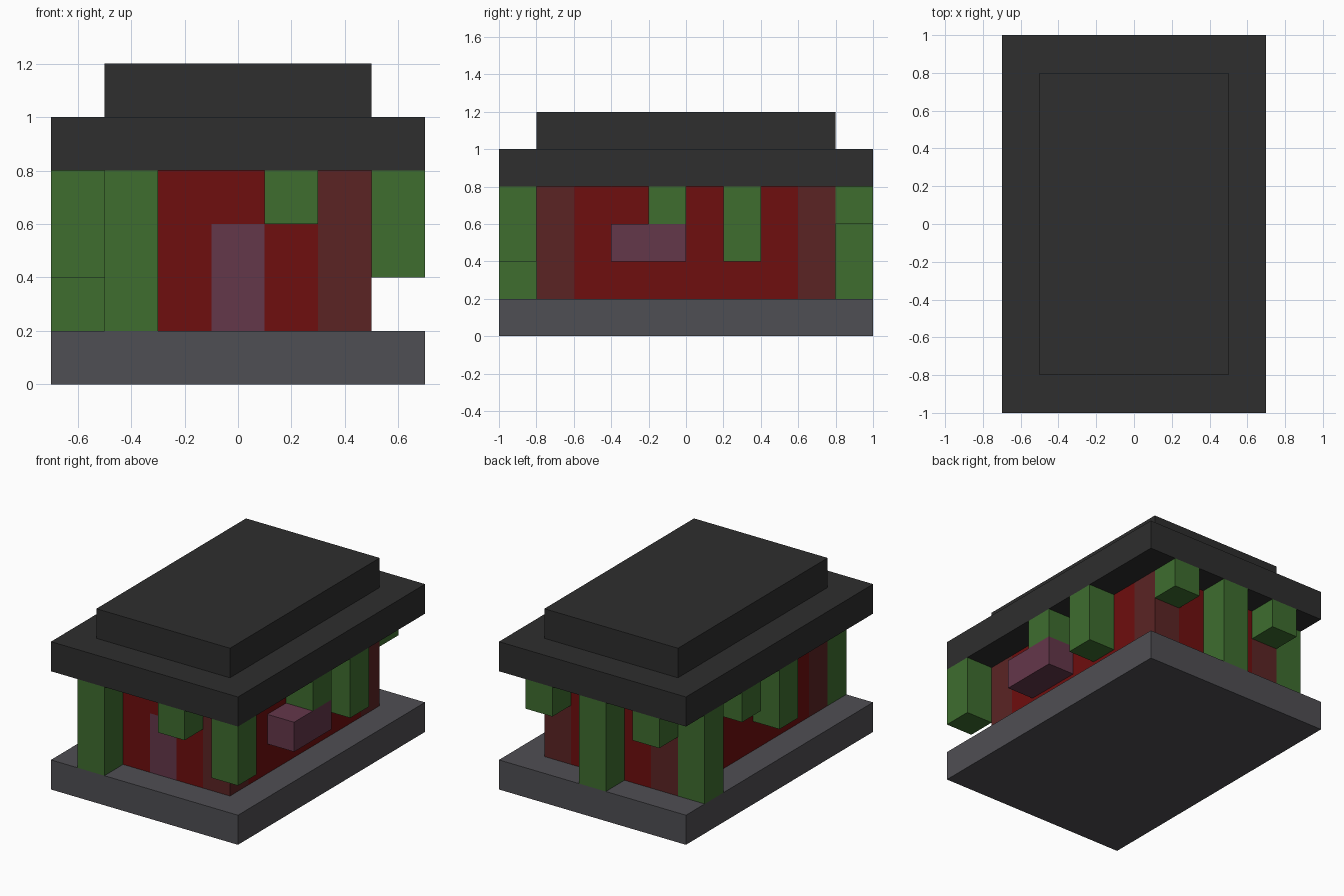
import bpy

cube = bpy.data.objects.get("Cube")
if cube:
    bpy.data.objects.remove(cube, do_unlink=True)

U = 0.2  # block size


def linear(c):
    c /= 255
    return c / 12.92 if c <= 0.04045 else ((c + 0.055) / 1.055) ** 2.4


def material(name, *rgb):
    mat = bpy.data.materials.new(name)
    mat.use_nodes = True
    colour = (*[linear(c) for c in rgb], 1)
    mat.diffuse_color = colour
    bsdf = mat.node_tree.nodes["Principled BSDF"]
    bsdf.inputs["Base Color"].default_value = colour
    bsdf.inputs["Roughness"].default_value = 0.9
    return mat


slate = material("dark slate", 46, 46, 46)
stone = material("grey stone", 79, 78, 83)
red = material("deep red", 110, 14, 14)
brown = material("red brown", 91, 36, 36)
green = material("leaf green", 62, 109, 47)
plum = material("plum", 100, 55, 74)


def box(name, mat, x, y, z):
    """Box from (min, max) ranges on each axis."""
    spans = (x, y, z)
    bpy.ops.mesh.primitive_cube_add(size=1, location=[(a + b) / 2 for a, b in spans])
    obj = bpy.context.object
    obj.name = name
    obj.scale = [b - a for a, b in spans]
    bpy.ops.object.transform_apply(location=False, rotation=False, scale=True)
    obj.data.materials.append(mat)
    return obj


# Floor slab and stepped roof
box("floor_slab", stone, (-0.7, 0.7), (-1, 1), (0, 0.2))
box("roof_lower", slate, (-0.7, 0.7), (-1, 1), (0.8, 1))
box("roof_upper", slate, (-0.5, 0.5), (-0.8, 0.8), (1, 1.2))

# Corner posts
for sx, side in ((-0.5, "right"), (0.3, "left")):
    for sy, end in ((-0.8, "front"), (0.6, "back")):
        box(f"{end}_{side}_post", brown, (sx, sx + U), (sy, sy + U), (0.2, 0.8))

# Walls, with a doorway in the front
for sx, side in ((-0.5, "right"), (0.3, "left")):
    box(f"{side}_wall", red, (sx, sx + U), (-0.6, 0.6), (0.2, 0.8))
box("back_wall", red, (-0.3, 0.3), (0.6, 0.8), (0.2, 0.8))
for sx, side in ((-0.3, "right"), (0.1, "left")):
    box(f"front_wall_{side}", red, (sx, sx + U), (-0.8, -0.6), (0.2, 0.8))
box("door_lintel", red, (-0.1, 0.1), (-0.8, -0.6), (0.6, 0.8))
box("door", plum, (-0.1, 0.1), (-0.8, -0.6), (0.2, 0.6))

# Shelf on the left wall
box("wall_shelf", plum, (0.5, 0.7), (-0.4, 0), (0.4, 0.6))

# Vines hanging from the eaves: low x, low y, bottom height
vines = {
    "front": [(-0.5, -1, 0.2), (0.1, -1, 0.6), (0.5, -1, 0.4)],
    "left": [(0.5, -0.2, 0.6), (0.5, 0.2, 0.4)],
    "back": [(0.3, 0.8, 0.6), (-0.1, 0.8, 0.2), (-0.5, 0.8, 0.6)],
    "right": [(-0.7, 0.6, 0.2), (-0.7, 0.2, 0.6), (-0.7, -0.2, 0.4)],
}
for side, group in vines.items():
    for i, (x, y, bottom) in enumerate(group, 1):
        box(f"{side}_vine_{i}", green, (x, x + U), (y, y + U), (bottom, 0.8))
